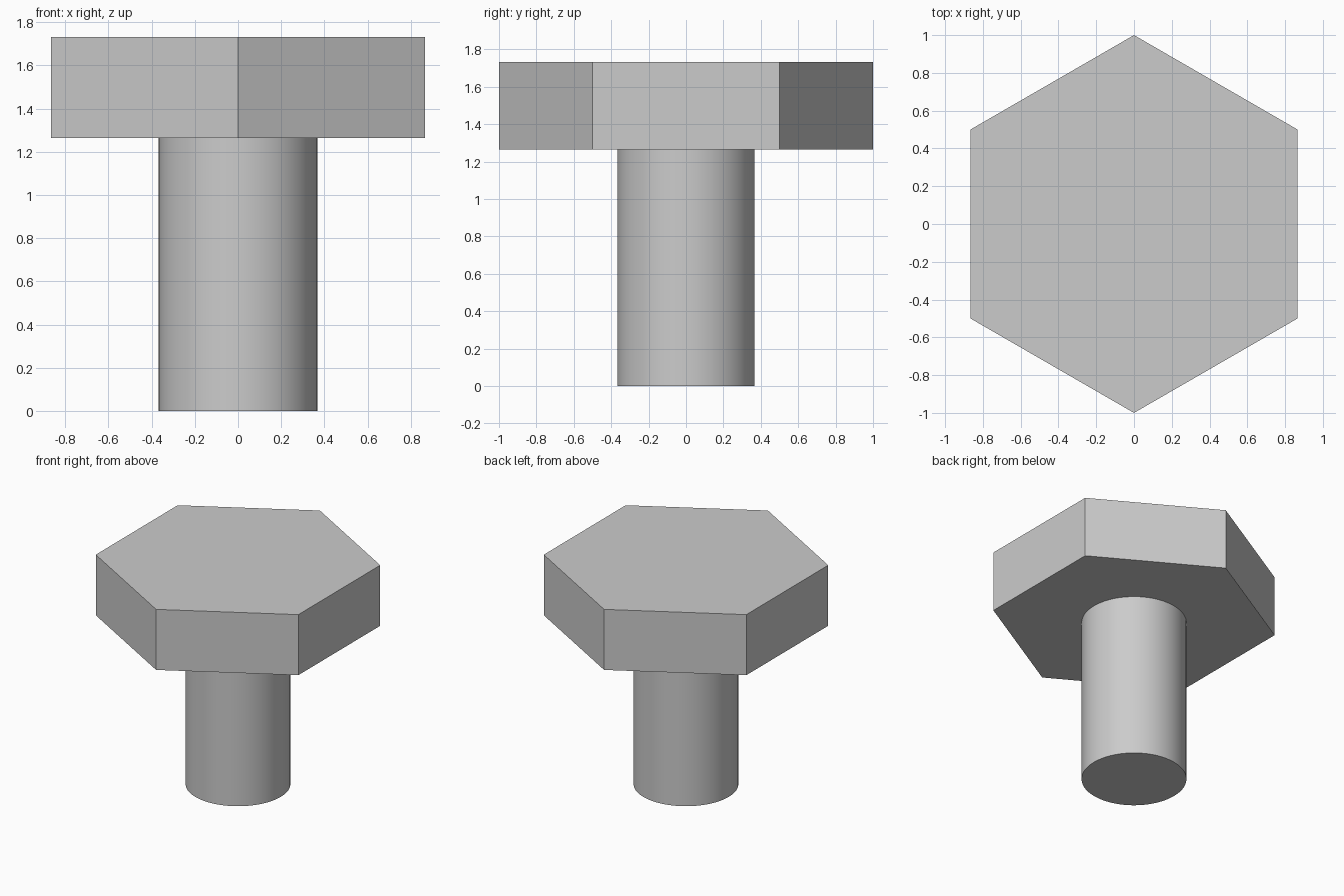
import bpy

cube = bpy.data.objects.get("Cube")
if cube:
    bpy.data.objects.remove(cube, do_unlink=True)

HEAD_BOTTOM, HEAD_TOP = 1.264, 1.732
SHAFT_RADIUS = 0.367

# One plain grey for the whole bolt
grey = bpy.data.materials.new("plain_grey")
grey.use_nodes = True
color = (0.6, 0.6, 0.6, 1)
grey.diffuse_color = color
grey.node_tree.nodes["Principled BSDF"].inputs["Base Color"].default_value = color


def prism(name, sides, radius, bottom, top):
    """Upright prism with its first corner on the +y axis."""
    bpy.ops.mesh.primitive_cylinder_add(
        vertices=sides, radius=radius, depth=top - bottom,
        location=(0, 0, (bottom + top) / 2))
    obj = bpy.context.object
    obj.name = obj.data.name = name
    obj.data.materials.append(grey)
    return obj


# Hexagonal head, flat faced
prism("hex_head", 6, 1, HEAD_BOTTOM, HEAD_TOP)

# Round shaft, smooth sides with a sharp rim
prism("shaft", 96, SHAFT_RADIUS, 0, HEAD_BOTTOM)
bpy.ops.object.shade_smooth_by_angle()
